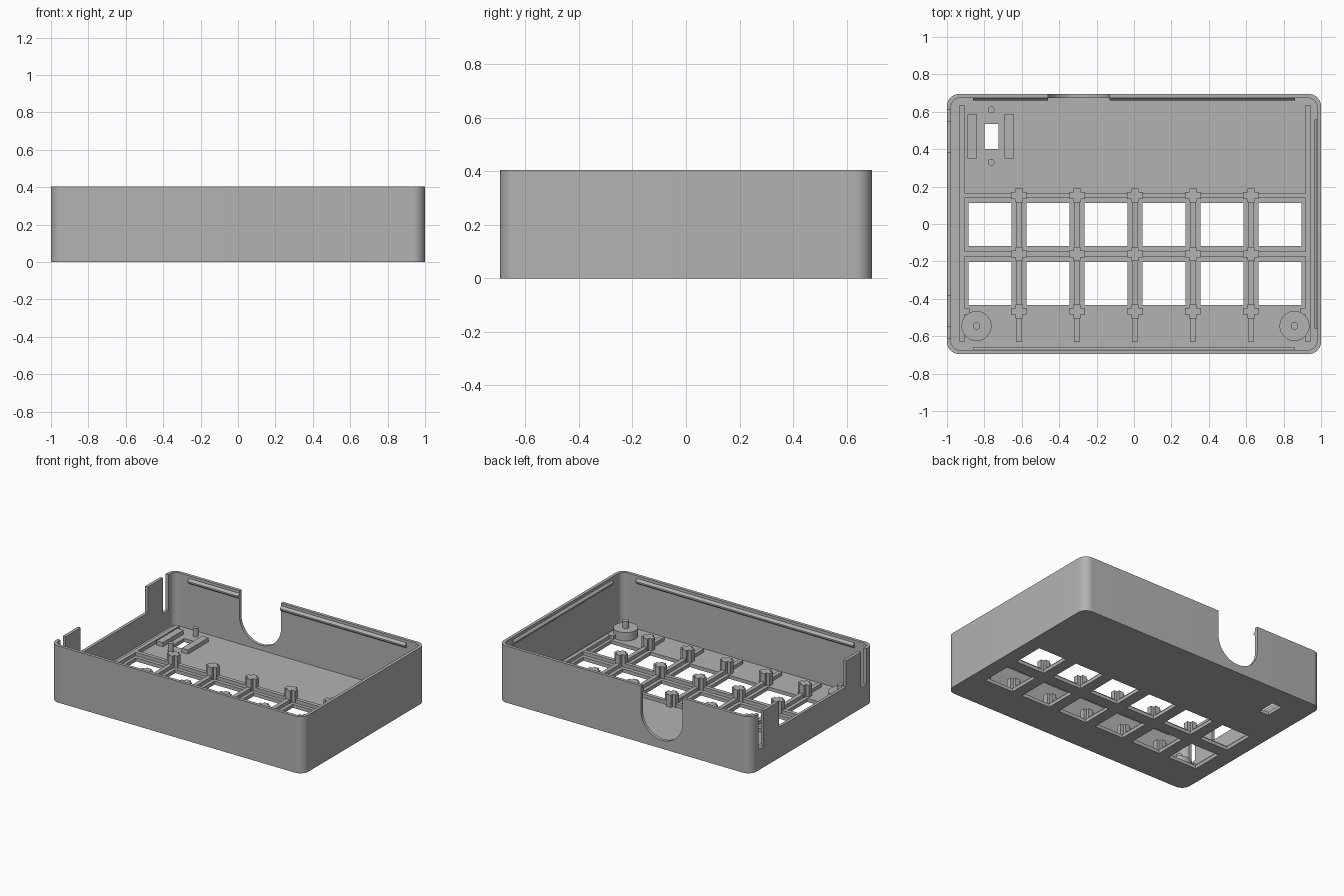
import bpy, bmesh, math

if "Cube" in bpy.data.objects:
    bpy.data.objects.remove(bpy.data.objects["Cube"])

grey = bpy.data.materials.new("light grey plastic")
grey.diffuse_color = (0.45, 0.45, 0.45, 1)
grey.use_nodes = True
grey.node_tree.nodes["Principled BSDF"].inputs["Base Color"].default_value = grey.diffuse_color
H, FLOOR, WALL = 0.405, 0.025, 0.022
X, Y = 1.0, 0.695
COLS = [0.005 + 0.31 * (i - 2.5) for i in range(6)]   # key hole centres
RIBS = [0.005 + 0.31 * (i - 2) for i in range(5)]     # rib centres between keys
ROWS = (-0.003, -0.318)


def prism(name, pts, lo, hi, axis="z"):
    """Extrude a closed 2D profile between lo and hi along an axis."""
    place = {"x": lambda a, b, t: (t, a, b), "y": lambda a, b, t: (a, t, b),
             "z": lambda a, b, t: (a, b, t)}[axis]
    bm = bmesh.new()
    face = bm.faces.new([bm.verts.new(place(a, b, lo)) for a, b in pts])
    ext = bmesh.ops.extrude_face_region(bm, geom=[face])
    d = place(0, 0, hi - lo)
    bmesh.ops.translate(bm, vec=d, verts=[v for v in ext["geom"] if isinstance(v, bmesh.types.BMVert)])
    bmesh.ops.recalc_face_normals(bm, faces=bm.faces)
    me = bpy.data.meshes.new(name)
    bm.to_mesh(me)
    bm.free()
    me.materials.append(grey)
    ob = bpy.data.objects.new(name, me)
    bpy.context.collection.objects.link(ob)
    return ob


def box(name, x0, x1, y0, y1, z0, z1):
    return prism(name, [(x0, y0), (x1, y0), (x1, y1), (x0, y1)], z0, z1)


def cylinder(name, x, y, r, z0, z1, n=32):
    pts = [(x + r * math.cos(math.tau * i / n), y + r * math.sin(math.tau * i / n)) for i in range(n)]
    return prism(name, pts, z0, z1)


def rounded(hx, hy, r, n=10):
    pts = []
    for k, (sx, sy) in enumerate(((1, 1), (-1, 1), (-1, -1), (1, -1))):
        for i in range(n + 1):
            a = math.pi / 2 * (k + i / n)
            pts.append((sx * (hx - r) + r * math.cos(a), sy * (hy - r) + r * math.sin(a)))
    return pts


def cut(ob, cutter):
    m = ob.modifiers.new("cut", "BOOLEAN")
    m.operation, m.solver, m.object = "DIFFERENCE", "EXACT", cutter
    me = bpy.data.meshes.new_from_object(ob.evaluated_get(bpy.context.evaluated_depsgraph_get()))
    ob.modifiers.clear()
    ob.data = me
    bpy.data.objects.remove(cutter)


def smooth(ob):
    bpy.ops.object.select_all(action="DESELECT")
    ob.select_set(True)
    bpy.context.view_layer.objects.active = ob
    bpy.ops.object.shade_smooth_by_angle(angle=math.radians(30))


# Case tray: rounded shell, open at the top
case = prism("case", rounded(X, Y, 0.065), 0, H)
cut(case, prism("cavity", rounded(X - WALL, Y - WALL, 0.045), FLOOR, H + 0.1))

# Key holes and the small switch slot through the floor
for cx in COLS:
    for cy in ROWS:
        cut(case, box("key_hole", cx - 0.115, cx + 0.115, cy - 0.115, cy + 0.115, -0.1, 0.2))
cut(case, box("switch_slot", -0.80, -0.725, 0.40, 0.535, -0.1, 0.2))

# U-shaped cable notch in the back wall
u = [(-0.13, H + 0.1), (-0.46, H + 0.1)]
u += [(-0.295 + 0.165 * math.cos(math.pi * (1 + i / 24)), 0.225 + 0.165 * math.sin(math.pi * (1 + i / 24)))
      for i in range(25)]
cut(case, prism("cable_notch", u, 0.6, 0.8, "y"))

# Left wall: low middle opening, with a slot on the outer side of each clip tab
cut(case, box("side_opening", -1.1, -0.95, -0.38, 0.38, 0.22, 0.6))
for s in (-1, 1):
    y0, y1 = sorted((s * 0.55, s * 0.61))
    cut(case, box("tab_slot", -1.1, -0.95, y0, y1, 0.15, 0.6))
smooth(case)


# Snap ridges inside the rim of the front, back and right walls
def ridge(name, wall, side, lo, hi, axis):
    inner, tip = side * (wall - WALL + 0.004), side * (wall - WALL - 0.014)
    prism(name, [(inner, 0.345), (tip, 0.36), (tip, 0.37), (inner, 0.39)], lo, hi, axis)


ridge("front_snap_ridge", Y, -1, -0.86, 0.86, "x")
ridge("back_snap_ridge_short", Y, 1, -0.86, -0.46, "x")
ridge("back_snap_ridge_long", Y, 1, -0.13, 0.86, "x")
ridge("right_snap_ridge", X, 1, -0.56, 0.56, "y")

# Stiffening ribs on the floor
Z0, RIB, POST = FLOOR - 0.005, 0.05, 0.112
for x in RIBS:
    box("key_rib", x - 0.015, x + 0.015, -0.63, 0.19, Z0, RIB)
for x in (-0.92, 0.93):
    box("side_rib", x - 0.014, x + 0.014, -0.63, 0.635, Z0, RIB)
for y in (0.152, -0.16):
    box("cross_rib", -0.92, 0.93, y - 0.014, y + 0.014, Z0, RIB - 0.0005)

# Cross-shaped board supports at the rib crossings
a, b, c = 0.042, 0.018, 0.037
plus = [(a, b), (b, b), (b, c), (-b, c), (-b, b), (-a, b),
        (-a, -b), (-b, -b), (-b, -c), (b, -c), (b, -b), (a, -b)]
for x in RIBS:
    for y in (0.152, -0.16, -0.467):
        prism("board_support", [(x + p, y + q) for p, q in plus], Z0, POST)
for x, s in ((-0.92, 1), (0.93, -1)):
    x0, x1 = sorted((x, x + s * 0.04))
    box("side_support", x0, x1, -0.485, -0.45, Z0, RIB + 0.001)

# Round standoffs with locating pins in the front corners
for x in (-0.842, 0.858):
    smooth(cylinder("standoff", x, -0.545, 0.08, Z0, 0.085, 40))
    smooth(cylinder("standoff_pin", x, -0.545, 0.02, 0.08, 0.135, 20))

# Switch mount: two rails and two pins around the slot
for x in (-0.865, -0.667):
    box("switch_rail", x - 0.025, x + 0.025, 0.35, 0.585, Z0, 0.055)
for y in (0.61, 0.33):
    smooth(cylinder("switch_pin", -0.763, y, 0.018, Z0, 0.085, 20))
